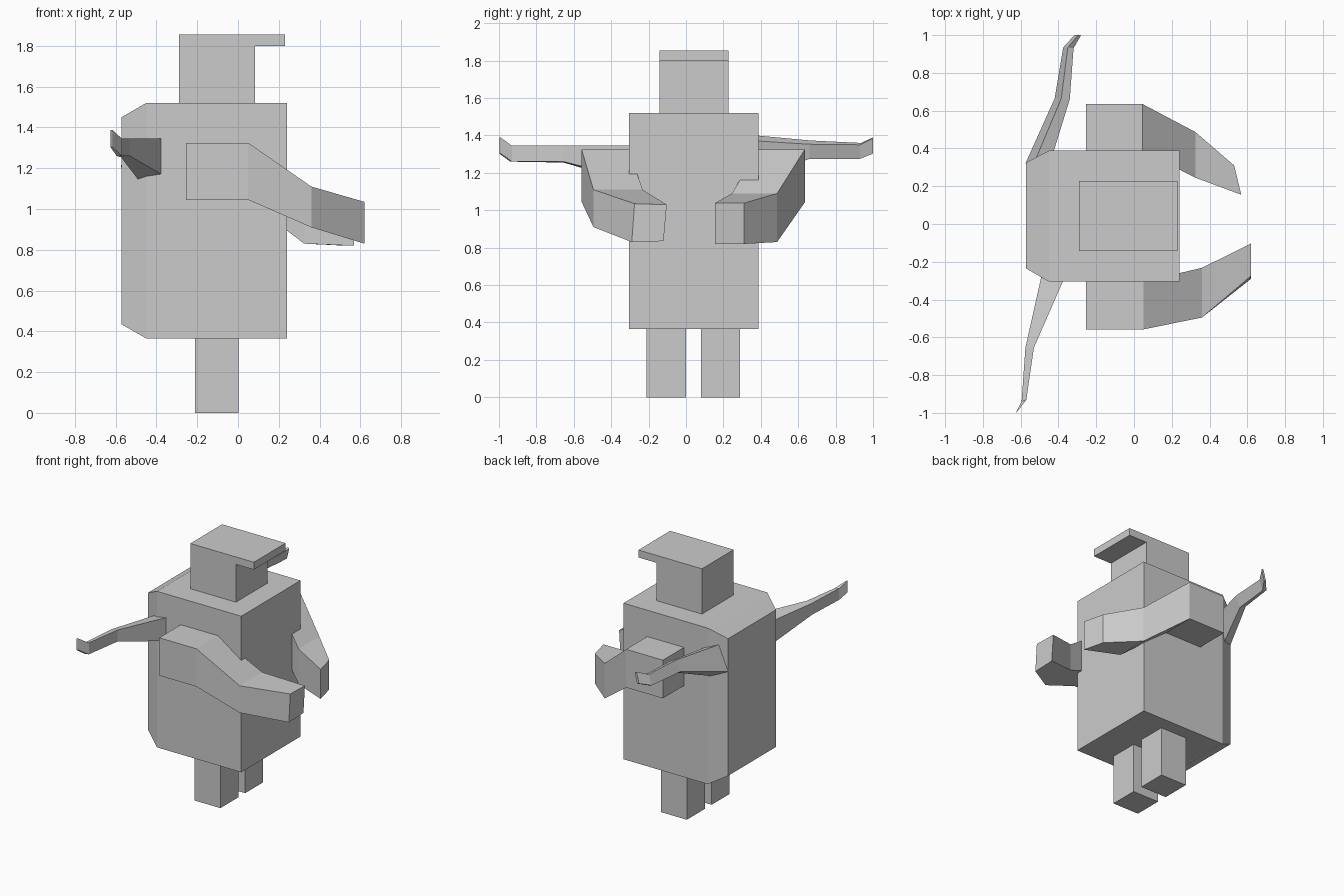
import bpy, bmesh


def loft(name, rings):
    """Skin a closed solid through successive rings of corner points."""
    bm = bmesh.new()
    loops = [[bm.verts.new(p) for p in ring] for ring in rings]
    for r0, r1 in zip(loops, loops[1:]):
        n = len(r0)
        for i in range(n):
            j = (i + 1) % n
            bm.faces.new((r0[i], r0[j], r1[j], r1[i]))
    bm.faces.new(loops[0])
    bm.faces.new(loops[-1])
    bmesh.ops.recalc_face_normals(bm, faces=bm.faces)
    mesh = bpy.data.meshes.new(name)
    bm.to_mesh(mesh)
    bm.free()
    obj = bpy.data.objects.new(name, mesh)
    bpy.context.collection.objects.link(obj)
    return obj


def rect_x(x, y0, y1, z0, z1):
    """Rectangle facing along x."""
    return [(x, y0, z0), (x, y1, z0), (x, y1, z1), (x, y0, z1)]


def slab(a, b, z0, z1, lean=0.0, tilt=0.0):
    """Limb section between plan points a and b; lean shifts the bottom in x, tilt lifts b."""
    return [(a[0] + lean, a[1], z0), (b[0] + lean, b[1], z0 + tilt),
            (b[0], b[1], z1 + tilt), (a[0], a[1], z1)]


# Body with a chamfered back
loft("body", [rect_x(-0.572, -0.235, 0.325, 0.435, 1.45),
              rect_x(-0.45, -0.305, 0.388, 0.365, 1.52),
              rect_x(0.24, -0.305, 0.388, 0.365, 1.52)])

# Head with overhanging brim, extruded from a side profile
profile = [(-0.29, 1.52), (0.083, 1.52), (0.083, 1.80),
           (0.23, 1.80), (0.23, 1.855), (-0.29, 1.855)]
loft("head", [[(x, y, z) for x, z in profile] for y in (-0.143, 0.228)])

# Legs
for side, y in (("right", -0.21), ("left", 0.08)):
    loft(side + "_leg", [rect_x(x, y, y + 0.21, 0, 0.37) for x in (-0.21, 0.003)])

# Arms: shoulder block, elbow, hand
loft("right_arm", [slab((-0.255, -0.30), (-0.255, -0.558), 1.045, 1.325),
                   slab((0.05, -0.305), (0.05, -0.558), 1.045, 1.325),
                   slab((0.36, -0.232), (0.36, -0.495), 0.91, 1.11),
                   [(0.62, -0.12, 0.835), (0.62, -0.29, 0.83),
                    (0.62, -0.275, 1.035), (0.62, -0.103, 1.03)]])
loft("left_arm", [slab((-0.255, 0.38), (-0.255, 0.635), 1.042, 1.325),
                  slab((0.045, 0.388), (0.045, 0.635), 1.042, 1.325),
                  slab((0.325, 0.245), (0.325, 0.487), 0.83, 1.09),
                  slab((0.568, 0.155), (0.53, 0.31), 0.82, 1.038)])

# Small wings, twisted slightly, tapering to an upturned tip
loft("right_wing", [slab((-0.375, -0.30), (-0.49, -0.275), 1.17, 1.345, 0, -0.025),
                    slab((-0.53, -0.655), (-0.575, -0.655), 1.26, 1.345, 0, -0.005),
                    slab((-0.57, -0.93), (-0.595, -0.94), 1.26, 1.345),
                    slab((-0.615, -0.99), (-0.625, -0.998), 1.303, 1.388)])
loft("left_wing", [slab((-0.425, 0.385), (-0.53, 0.32), 1.17, 1.37, -0.045, 0.035),
                   slab((-0.34, 0.66), (-0.385, 0.665), 1.275, 1.353, -0.035, 0.02),
                   slab((-0.32, 0.93), (-0.35, 0.935), 1.275, 1.35, -0.025, 0.01),
                   slab((-0.28, 1.0), (-0.295, 1.0), 1.303, 1.385, -0.02, 0.004)])
